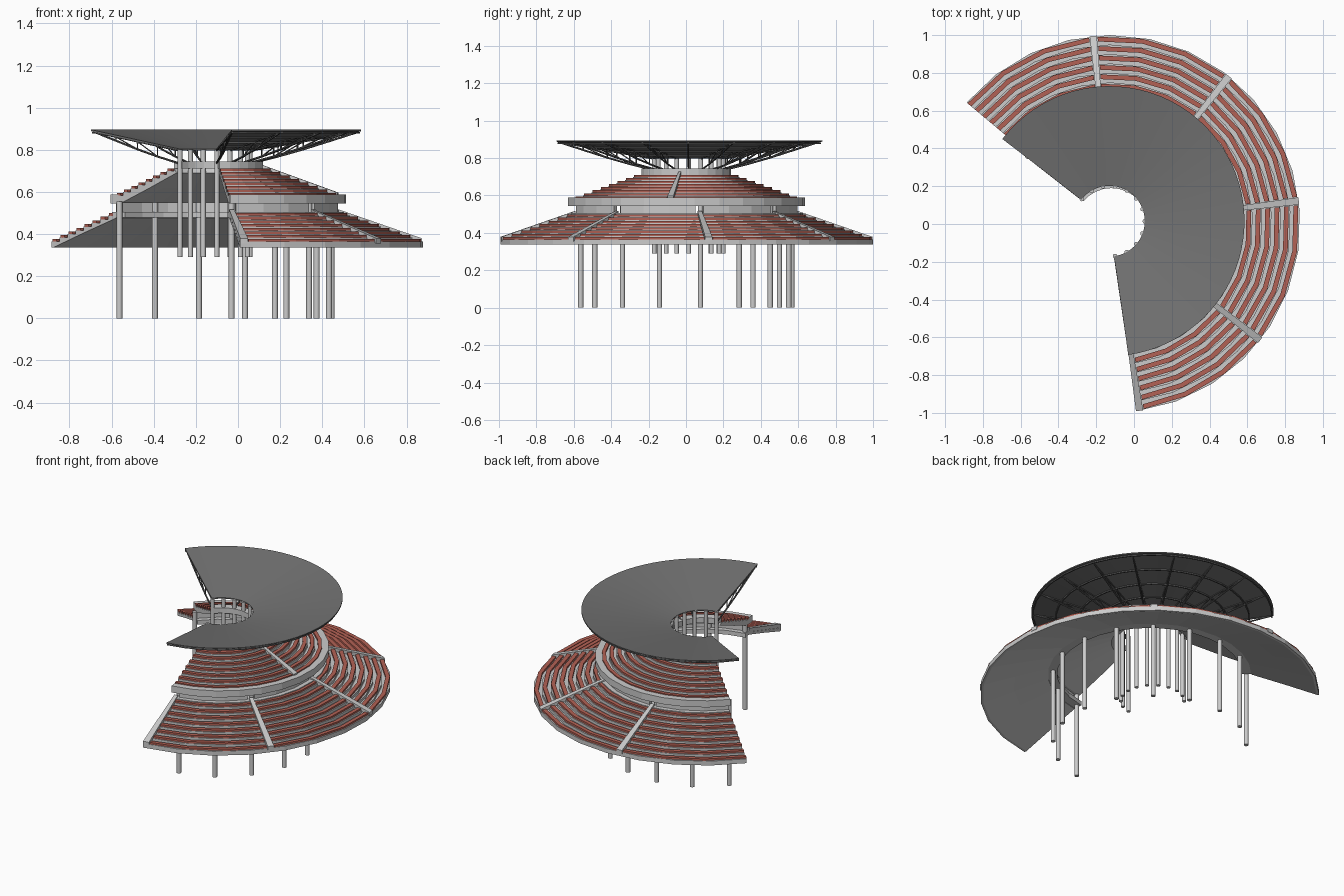
import bpy, bmesh, math
from mathutils import Vector

if "Cube" in bpy.data.objects:
    bpy.data.objects.remove(bpy.data.objects["Cube"])

STAND = (-0.12, 0.0)      # centre of the seating arcs
ROOF = (-0.13, 0.015)     # centre of the roof arc
A0, A1 = -82.5, 140.0


def material(name, col):
    m = bpy.data.materials.new(name)
    m.diffuse_color = (*col, 1)
    m.use_nodes = True
    m.node_tree.nodes["Principled BSDF"].inputs["Base Color"].default_value = m.diffuse_color
    return m


RED = material("seat red", (0.45, 0.12, 0.09))
DARK = material("roof grey", (0.17, 0.17, 0.17))
STEEL = material("truss steel", (0.1, 0.1, 0.1))


def finish(name, bm, mat=None, smooth=False):
    bmesh.ops.recalc_face_normals(bm, faces=bm.faces)
    me = bpy.data.meshes.new(name)
    bm.to_mesh(me)
    bm.free()
    ob = bpy.data.objects.new(name, me)
    bpy.context.collection.objects.link(ob)
    if mat:
        me.materials.append(mat)
    if smooth:
        bpy.context.view_layer.objects.active = ob
        ob.select_set(True)
        bpy.ops.object.shade_smooth_by_angle(angle=math.radians(35))
        ob.select_set(False)
    return ob


def sweep(bm, prof, a0, a1, n, c=STAND):
    """Revolve a closed (radius, z) profile through part of a circle."""
    rings = []
    for i in range(n + 1):
        a = math.radians(a0 + (a1 - a0) * i / n)
        rings.append([bm.verts.new((c[0] + r * math.cos(a), c[1] + r * math.sin(a), z))
                      for r, z in prof])
    k = len(prof)
    for p, q in zip(rings, rings[1:]):
        for j in range(k):
            bm.faces.new((p[j], p[(j + 1) % k], q[(j + 1) % k], q[j]))
    bm.faces.new(rings[0])
    bm.faces.new(rings[-1])


def box(r0, r1, z0, z1):
    return [(r0, z0), (r1, z0), (r1, z1), (r0, z1)]


def polar(r, a, z, c):
    a = math.radians(a)
    return Vector((c[0] + r * math.cos(a), c[1] + r * math.sin(a), z))


def rod(bm, p, q, rad, n=6):
    d = q - p
    mat = d.to_track_quat('Z', 'Y').to_matrix().to_4x4()
    mat.translation = (p + q) / 2
    bmesh.ops.create_cone(bm, cap_ends=True, segments=n, radius1=rad, radius2=rad,
                          depth=d.length, matrix=mat)


def arc_part(name, profs, a0=A0, a1=A1, n=18, c=STAND, mat=None, smooth=False):
    bm = bmesh.new()
    for p in profs:
        sweep(bm, p, a0, a1, n, c)
    return finish(name, bm, mat, smooth)


def spans(aisles, half):
    """Angle ranges left between the aisles."""
    edges = [A0]
    for a in aisles:
        edges += [a - half, a + half]
    edges.append(A1)
    return [(p, q) for p, q in zip(edges[::2], edges[1::2]) if q - p > 1]


def tier(name, ro, zo, ri, zi, rows, under, aisles, half):
    """Stepped concrete, red seat rows and aisle ramps."""
    dr, dz = (ro - ri) / rows, (zi - zo) / rows
    prof = []
    for i in range(rows):
        r, z = ro - i * dr, zo + i * dz
        prof += [(r, z), (r - dr, z)]
    arc_part(name + "_steps", [prof + [(ri, zi)] + under])
    seats = bmesh.new()
    for i in range(rows):
        r, z = ro - i * dr, zo + i * dz
        p = box(r - dr * 0.62, r - dr * 0.12, z - 0.001, z + 0.012)
        for a, b in spans(aisles, half):
            sweep(seats, p, a, b, max(2, round((b - a) / 12.36)))
    finish(name + "_seats", seats, RED)
    ramps = bmesh.new()
    for a in aisles:
        h = half * 0.85
        sweep(ramps, [(ro, zo - 0.01), (ri, zi - 0.01), (ri, zi + 0.012), (ro, zo + 0.014)],
              max(a - h, A0), a + h, 2)
    finish(name + "_aisles", ramps)


# Seating tiers
LOWER = [-81.4, -38, 7, 51.5, 95.5]
tier("lower_tier", 1.0, 0.365, 0.60, 0.505, 8,
     [(0.60, 0.475), (0.80, 0.405), (0.985, 0.337), (1.0, 0.337)], LOWER, 1.3)
tier("upper_tier", 0.60, 0.583, 0.24, 0.715, 8,
     [(0.225, 0.69), (0.40, 0.615), (0.56, 0.55), (0.60, 0.55)], [-8], 1.9)

# Rims, balcony front and concourse floor
arc_part("upper_tier_fascia", [box(0.585, 0.635, 0.545, 0.588)])
arc_part("top_rim", [box(0.19, 0.24, 0.71, 0.745)])
arc_part("concourse_floor", [box(0.545, 0.625, 0.478, 0.505)])

# Concourse wall with door gaps at the aisles
bm = bmesh.new()
for a, b in spans(LOWER, 2.0):
    sweep(bm, box(0.575, 0.598, 0.50, 0.552), a, b, max(2, round((b - a) / 12.36)))
finish("concourse_wall", bm)

# Tall outer columns and inner ring of columns
bm = bmesh.new()
for i in range(11):
    a = -81 + 22.2 * i
    rod(bm, polar(0.57, a, 0, STAND), polar(0.57, a, 0.555, STAND), 0.014, 12)
finish("outer_columns", bm, smooth=True)
bm = bmesh.new()
for i in range(12):
    a = -81 + 20.2 * i
    rod(bm, polar(0.187, a, 0.29, ROOF), polar(0.187, a, 0.802, ROOF), 0.012, 12)
finish("inner_columns", bm, smooth=True)

# Funnel roof
arc_part("roof", [[(0.187, 0.797), (0.715, 0.888), (0.715, 0.895), (0.187, 0.804)]],
         -82, 142.5, 48, ROOF, DARK, True)

# Roof trusses, rings and struts


def roof_z(r):
    return 0.795 + (r - 0.187) * 0.172


CHORD = [(0.2, 0.738), (0.32, 0.768), (0.44, 0.802), (0.57, 0.843), (0.705, 0.886)]
bm = bmesh.new()
for i in range(12):
    a = -81.6 + 20.33 * i
    pts = [polar(r, a, z, ROOF) for r, z in CHORD]
    tops = [polar(r, a, roof_z(r), ROOF) for r, z in CHORD]
    for j in range(4):
        rod(bm, pts[j], pts[j + 1], 0.005)
        rod(bm, tops[j], tops[j + 1], 0.004)
        if j:
            rod(bm, pts[j], tops[j], 0.0035)
            rod(bm, pts[j], tops[j + 1], 0.003)
for r, z in CHORD[1:]:
    zt = roof_z(r)
    sweep(bm, box(r - 0.004, r + 0.004, zt - 0.008, zt), -82, 142.5, 24, ROOF)
finish("roof_trusses", bm, STEEL)
